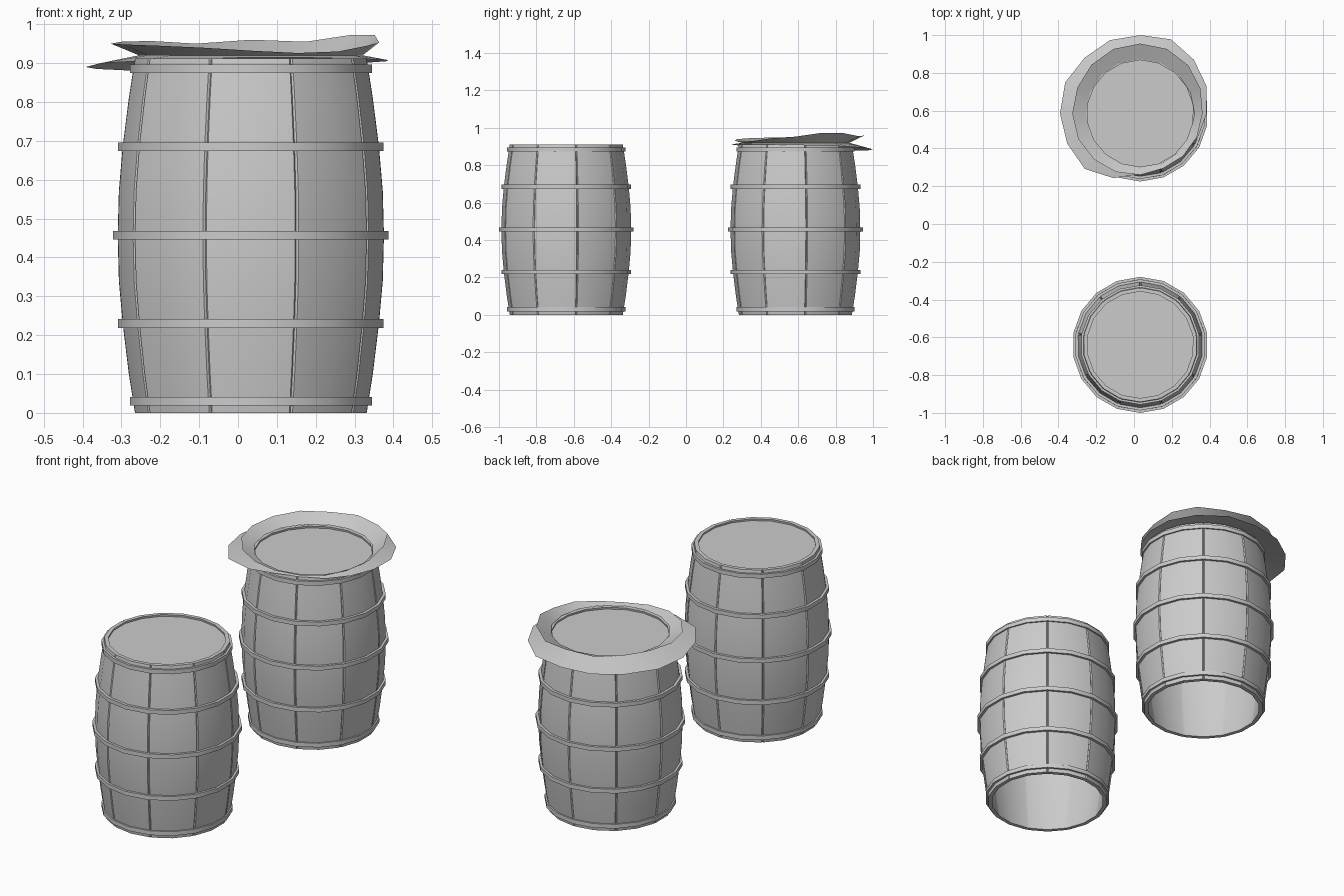
import bpy, bmesh
from math import sin, cos, radians

if "Cube" in bpy.data.objects:
    bpy.data.objects.remove(bpy.data.objects["Cube"])

CX = 0.033
FRONT_Y, BACK_Y = -0.64, 0.585
STAVES = 9
# outer stave profile: radius, height
PROFILE = [(0.302, 0.0), (0.318, 0.1), (0.334, 0.23), (0.344, 0.34), (0.347, 0.457),
           (0.344, 0.57), (0.334, 0.685), (0.318, 0.81), (0.302, 0.912)]
HOOPS = [(0.03, 0.316), (0.23, 0.347), (0.457, 0.36), (0.685, 0.347), (0.885, 0.316)]
WALL = 0.02


def finish(bm, name, y, angle=30):
    bmesh.ops.recalc_face_normals(bm, faces=bm.faces)
    mesh = bpy.data.meshes.new(name)
    bm.to_mesh(mesh)
    bm.free()
    ob = bpy.data.objects.new(name, mesh)
    ob.location = (CX, y, 0)
    bpy.context.collection.objects.link(ob)
    bpy.ops.object.select_all(action='DESELECT')
    bpy.context.view_layer.objects.active = ob
    ob.select_set(True)
    bpy.ops.object.shade_smooth_by_angle(angle=radians(angle))
    return ob


def ring(bm, columns):
    return [bm.verts.new((r * cos(radians(a)), r * sin(radians(a)), z)) for a, r, z in columns]


def bridge(bm, a, b):
    n = len(a)
    for i in range(n):
        j = (i + 1) % n
        bm.faces.new((a[i], a[j], b[j], b[i]))


ROUND = [10 + 20 * i for i in range(18)]


def barrel(prefix, y):
    # staves: each has a groove at the seam, two edges and a middle column
    columns = []
    for i in range(STAVES):
        a = 10 + 40 * i
        columns += [(a, -0.005), (a + 0.8, 0), (a + 20, 0), (a + 39.2, 0)]
    bm = bmesh.new()
    outer = [ring(bm, [(a, r + d, z) for a, d in columns]) for r, z in PROFILE]
    inner = [ring(bm, [(a, r - WALL, z) for a, d in columns]) for r, z in reversed(PROFILE)]
    loops = outer + inner
    for i, loop in enumerate(loops):
        bridge(bm, loop, loops[(i + 1) % len(loops)])
    finish(bm, prefix + "_staves", y)

    # lid, set just under the rim
    bm = bmesh.new()
    top = ring(bm, [(a, 0.288, 0.902) for a in ROUND])
    low = ring(bm, [(a, 0.288, 0.885) for a in ROUND])
    bridge(bm, top, low)
    bm.faces.new(top)
    bm.faces.new(low)
    finish(bm, prefix + "_lid", y)

    # hoops
    for k, (z, r) in enumerate(HOOPS):
        bm = bmesh.new()
        section = [(r, z - 0.011), (r, z + 0.011), (r - 0.018, z + 0.011), (r - 0.018, z - 0.011)]
        loops = [ring(bm, [(a, rr, zz) for a in ROUND]) for rr, zz in section]
        for i in range(4):
            bridge(bm, loops[i], loops[(i + 1) % 4])
        finish(bm, f"{prefix}_hoop_{k + 1}", y)


barrel("front_barrel", FRONT_Y)
barrel("back_barrel", BACK_Y)

# torn cover: an upturned and a drooping flap meeting at a crease on the rim
UP_R = [.33, .345, .36, .37, .37, .37, .365, .36, .36, .355, .345, .335, .325, .315, .32, .325]
UP_Z = [.953, .972, .972, .955, .96, .95, .957, .955, .95, .948, .945, .94, .932, .926, .93, .945]
LOW_R = [.352, .38, .402, .425, .415, .42, .417, .43, .425, .418, .415, .37, .32, .305, .32, .33]
LOW_Z = [.908, .905, .90, .89, .885, .88, .88, .885, .89, .90, .905, .91, .915, .915, .912, .91]
ANGLES = [22.5 * i for i in range(16)]
bm = bmesh.new()
upper = ring(bm, zip(ANGLES, UP_R, UP_Z))
crease = ring(bm, [(a, 0.288, 0.92) for a in ANGLES])
lower = ring(bm, zip(ANGLES, LOW_R, LOW_Z))
bridge(bm, upper, crease)
bridge(bm, crease, lower)
finish(bm, "torn_cover", BACK_Y)
